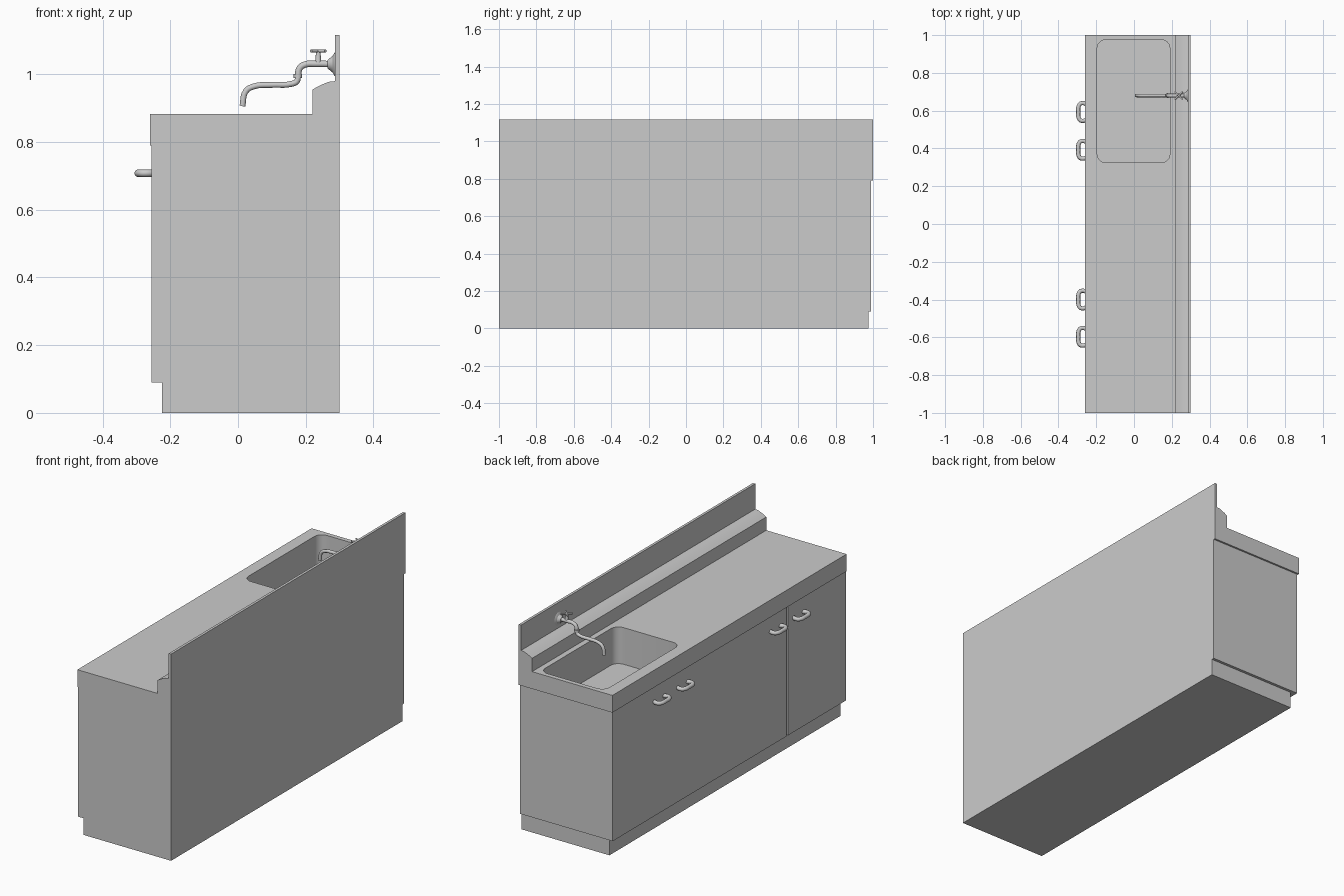
import bpy
import bmesh
import math
from mathutils import Matrix, Vector

cube = bpy.data.objects.get("Cube")
if cube:
    bpy.data.objects.remove(cube, do_unlink=True)

grey = bpy.data.materials.new("plain grey")
grey.use_nodes = True
grey.diffuse_color = (0.6, 0.6, 0.6, 1)
grey.node_tree.nodes["Principled BSDF"].inputs["Base Color"].default_value = (0.6, 0.6, 0.6, 1)


def activate(obj):
    bpy.ops.object.select_all(action="DESELECT")
    obj.select_set(True)
    bpy.context.view_layer.objects.active = obj


def finish(name, bm):
    bmesh.ops.recalc_face_normals(bm, faces=bm.faces[:])
    mesh = bpy.data.meshes.new(name)
    bm.to_mesh(mesh)
    bm.free()
    mesh.materials.append(grey)
    obj = bpy.data.objects.new(name, mesh)
    bpy.context.collection.objects.link(obj)
    return obj


def box_mesh(low, high):
    low, high = Vector(low), Vector(high)
    bm = bmesh.new()
    size = Matrix.Diagonal((*(high - low), 1))
    bmesh.ops.create_cube(bm, size=1, matrix=Matrix.Translation((low + high) / 2) @ size)
    return bm


def box(name, low, high):
    return finish(name, box_mesh(low, high))


def smooth(obj, degrees=35):
    activate(obj)
    bpy.ops.object.shade_smooth_by_angle(angle=math.radians(degrees))


def extrude_profile(name, points, y0, y1):
    bm = bmesh.new()
    face = bm.faces.new([bm.verts.new((x, y0, z)) for x, z in points])
    new = bmesh.ops.extrude_face_region(bm, geom=[face])["geom"]
    verts = [g for g in new if isinstance(g, bmesh.types.BMVert)]
    bmesh.ops.translate(bm, verts=verts, vec=(0, y1 - y0, 0))
    return finish(name, bm)


def tube(name, points, radius):
    # Round pipe along a smooth path
    curve = bpy.data.curves.new(name, "CURVE")
    curve.dimensions = "3D"
    curve.bevel_depth = radius
    curve.bevel_resolution = 3
    curve.resolution_u = 5
    curve.use_fill_caps = True
    spline = curve.splines.new("BEZIER")
    spline.bezier_points.add(len(points) - 1)
    for bp, co in zip(spline.bezier_points, points):
        bp.co = co
        bp.handle_left_type = bp.handle_right_type = "AUTO"
    curve.materials.append(grey)
    obj = bpy.data.objects.new(name, curve)
    bpy.context.collection.objects.link(obj)
    activate(obj)
    bpy.ops.object.convert(target="MESH")
    smooth(bpy.context.object, 50)


def cone(name, r1, r2, depth, matrix):
    bm = bmesh.new()
    bmesh.ops.create_cone(bm, cap_ends=True, segments=20, radius1=r1, radius2=r2,
                          depth=depth, matrix=matrix)
    smooth(finish(name, bm))


def cut(obj, cutter):
    mod = obj.modifiers.new("sink opening", "BOOLEAN")
    mod.operation = "DIFFERENCE"
    mod.solver = "EXACT"
    mod.object = cutter
    activate(obj)
    bpy.ops.object.modifier_apply(modifier=mod.name)


# Cabinet: plinth, carcass and two door fronts with a gap between them
box("plinth", (-0.225, -1, 0), (0.3, 0.975, 0.09))
carcass = box("carcass", (-0.245, -1, 0.09), (0.3, 0.99, 0.79))
box("wide_door_front", (-0.255, -0.495, 0.09), (-0.245, 0.99, 0.79))
box("narrow_door_front", (-0.255, -1, 0.09), (-0.245, -0.507, 0.79))

# Worktop with raised ledge and splashback in one section
worktop = extrude_profile("worktop", [
    (-0.26, 0.79), (0.3, 0.79), (0.3, 1.117), (0.286, 1.117), (0.286, 0.98),
    (0.268, 0.978), (0.25, 0.971), (0.234, 0.963), (0.22, 0.955),
    (0.22, 0.883), (-0.26, 0.883)], -1, 1)

# Sink basin, sunk through the worktop with rounded corners
bm = box_mesh((-0.195, 0.325, 0.685), (0.19, 0.975, 0.95))
upright = [e for e in bm.edges if abs(e.verts[0].co.z - e.verts[1].co.z) > 0.1]
bmesh.ops.bevel(bm, geom=upright, offset=0.045, segments=6, profile=0.5, affect="EDGES")
cutter = finish("sink_cutter", bm)
cutter.hide_render = True
for part in (worktop, carcass):
    cut(part, cutter)
    smooth(part, 30)
bpy.data.objects.remove(cutter, do_unlink=True)

# Bow handles on the doors
for number, y in enumerate((0.593, 0.393, -0.4, -0.597), 1):
    path = [(-0.25, -0.04), (-0.272, -0.047), (-0.288, -0.04), (-0.295, 0),
            (-0.288, 0.04), (-0.272, 0.047), (-0.25, 0.04)]
    tube(f"door_handle_{number}", [(x, y + dy, 0.708) for x, dy in path], 0.011)

# Tap: wall flange, inlet pipe, swivel spout and cross handle
TAP_Y = 0.68
sideways = Matrix.Rotation(math.radians(90), 4, "Y")
cone("tap_flange", 0.013, 0.024, 0.014, Matrix.Translation((0.272, TAP_Y, 1.03)) @ sideways)
cone("tap_flange_rim", 0.024, 0.037, 0.008, Matrix.Translation((0.283, TAP_Y, 1.03)) @ sideways)
tube("tap_inlet", [(x, TAP_Y, z) for x, z in (
    (0.285, 1.03), (0.23, 1.031), (0.198, 1.029), (0.182, 1.018), (0.177, 0.992))], 0.01)
tube("tap_spout", [(x, TAP_Y, z) for x, z in (
    (0.177, 1.0), (0.174, 0.98), (0.158, 0.972), (0.1, 0.969), (0.045, 0.964),
    (0.023, 0.95), (0.013, 0.906))], 0.009)
cone("tap_collar", 0.0125, 0.0125, 0.012, Matrix.Translation((0.177, TAP_Y, 0.995)))
cone("tap_stem", 0.01, 0.006, 0.04, Matrix.Translation((0.237, TAP_Y, 1.05)))
for number, angle in enumerate((45, 135), 1):
    dx, dy = (0.03 * f(math.radians(angle)) for f in (math.cos, math.sin))
    tube(f"tap_handle_bar_{number}", [(0.237 - dx, TAP_Y - dy, 1.069),
                                      (0.237 + dx, TAP_Y + dy, 1.069)], 0.0045)
